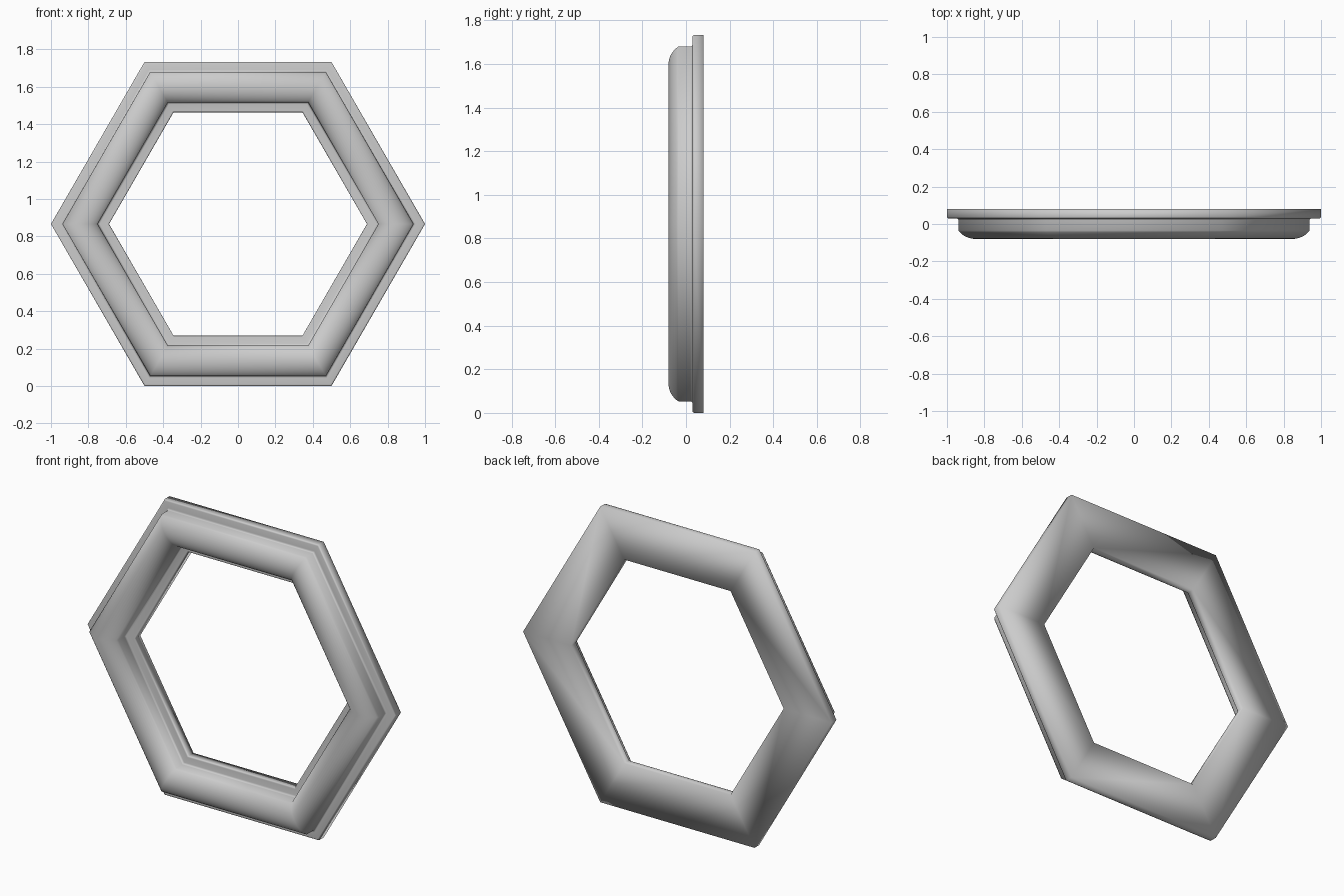
import bpy, bmesh, math

if "Cube" in bpy.data.objects:
    bpy.data.objects.remove(bpy.data.objects["Cube"])

APOTHEM_MID = 0.7315          # centre line of the moulding
CENTRE_Z = math.sqrt(3) / 2
SIDES = 6


def arc(cx, cy, r, a0, a1, n):
    """Points on a circular arc, angles in degrees."""
    pts = []
    for i in range(n + 1):
        a = math.radians(a0 + (a1 - a0) * i / n)
        pts.append((cx + r * math.cos(a), cy + r * math.sin(a)))
    return pts


# Half of the moulding section: (offset from centre line, depth y)
half = [(0.1345, 0.08)]
half += arc(0.1265, 0.038, 0.008, 0, -90, 3)       # rounded flange edge
half += arc(0.0915, 0.02, 0.01, 90, 180, 3)        # small cove at the step
dome_r = 0.0963
half += arc(0, -0.08 + dome_r, dome_r, -32.2, -90, 8)  # domed front

# Mirror the half section to close the profile
profile = half + [(-d, y) for d, y in reversed(half[:-1])]

# Sweep the section around the hexagon with mitred corners
bm = bmesh.new()
rings = []
for k in range(SIDES):
    a = 2 * math.pi * k / SIDES
    ring = []
    for d, y in profile:
        r = (APOTHEM_MID + d) / math.cos(math.pi / SIDES)
        ring.append(bm.verts.new((r * math.cos(a), y, CENTRE_Z + r * math.sin(a))))
    rings.append(ring)

n = len(profile)
for k in range(SIDES):
    r0, r1 = rings[k], rings[(k + 1) % SIDES]
    for i in range(n):
        j = (i + 1) % n
        bm.faces.new((r0[i], r0[j], r1[j], r1[i]))
bmesh.ops.recalc_face_normals(bm, faces=bm.faces[:])

mesh = bpy.data.meshes.new("hexagonal_frame")
bm.to_mesh(mesh)
bm.free()
# The whole moulding is softly shaded, mitres included
mesh.polygons.foreach_set("use_smooth", [True] * len(mesh.polygons))
mesh.update()
frame = bpy.data.objects.new("hexagonal_frame", mesh)
bpy.context.collection.objects.link(frame)
